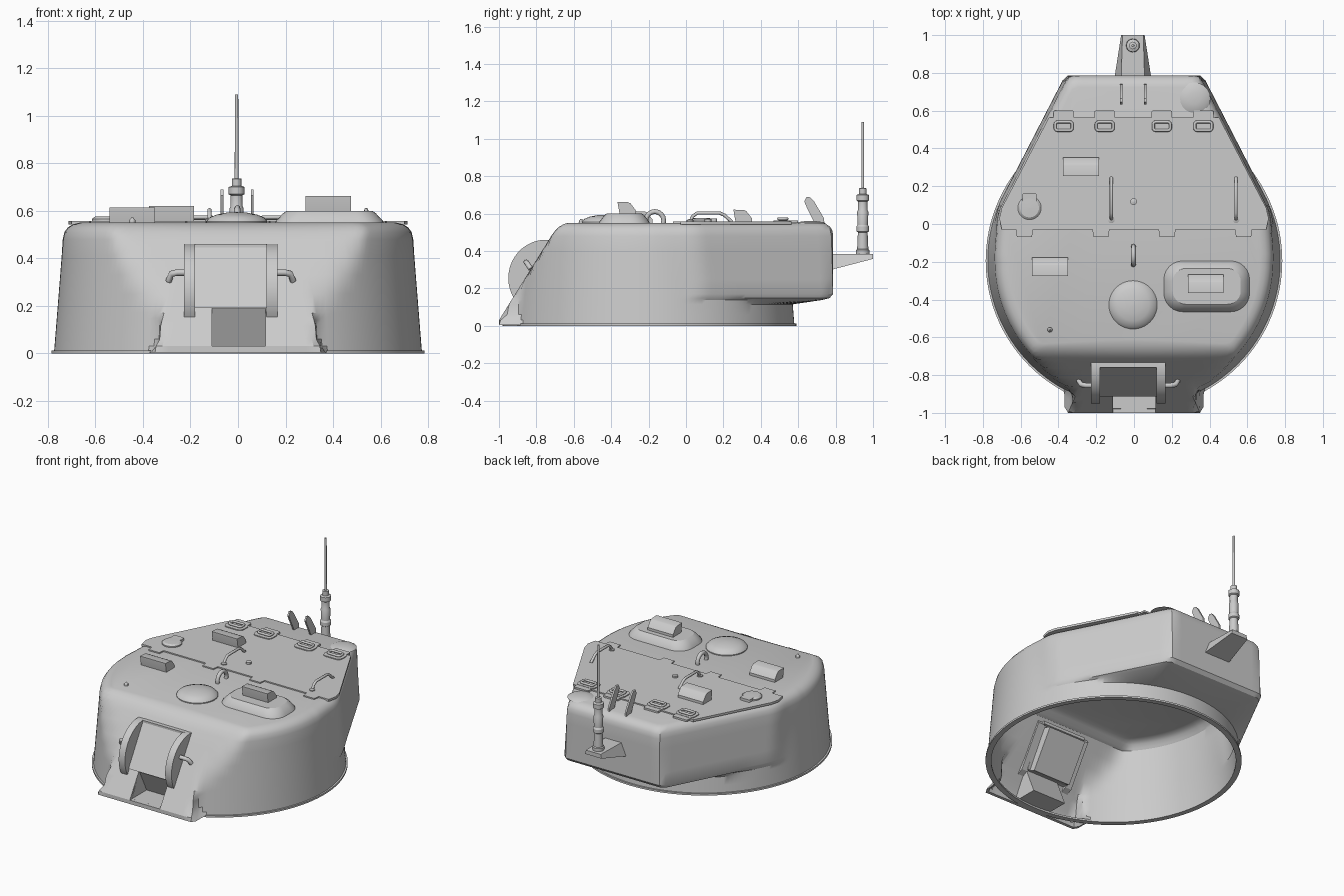
import bpy, bmesh, math
from mathutils import Vector

if "Cube" in bpy.data.objects:
    bpy.data.objects.remove(bpy.data.objects["Cube"])

CY = -0.195  # centre of the turret ring


def make(name, verts, faces, smooth=30):
    me = bpy.data.meshes.new(name)
    me.from_pydata([tuple(v) for v in verts], [], faces)
    bm = bmesh.new()
    bm.from_mesh(me)
    bmesh.ops.recalc_face_normals(bm, faces=bm.faces)
    bm.to_mesh(me)
    bm.free()
    ob = bpy.data.objects.new(name, me)
    bpy.context.collection.objects.link(ob)
    shade(ob, smooth)
    return ob


def shade(ob, angle=30):
    bpy.ops.object.select_all(action='DESELECT')
    ob.select_set(True)
    bpy.context.view_layer.objects.active = ob
    bpy.ops.object.shade_smooth_by_angle(angle=math.radians(angle))


def loft(name, rings, caps=True, closed=False):
    n = len(rings[0])
    m = len(rings)
    faces = [(i % m * n + j, i % m * n + (j + 1) % n, (i + 1) % m * n + (j + 1) % n, (i + 1) % m * n + j)
             for i in range(m if closed else m - 1) for j in range(n)]
    if caps and not closed:
        faces += [tuple(range(n)), tuple(range((m - 1) * n, m * n))]
    return make(name, [p for r in rings for p in r], faces)


def prism_x(name, yz, x0, x1):
    return loft(name, [[(x, y, z) for y, z in yz] for x in (x0, x1)])


def plate(name, xy, z0, z1):
    return loft(name, [[(x, y, z) for x, y in xy] for z in (z0, z1)])


def lathe(name, prof, cx, cy, n=32):
    return loft(name, [[(cx + r * math.cos(2 * math.pi * j / n), cy + r * math.sin(2 * math.pi * j / n), z)
                        for j in range(n)] for r, z in prof])


def round_rect(cx, cy, w, d, r, n=6):
    pts = []
    for k, (sx, sy) in enumerate(((1, 1), (-1, 1), (-1, -1), (1, -1))):
        for i in range(n + 1):
            a = math.pi / 2 * (k + i / n)
            pts.append((cx + sx * (w / 2 - r) + r * math.cos(a), cy + sy * (d / 2 - r) + r * math.sin(a)))
    return pts


def tube(name, pts, r, cyclic=False):
    cu = bpy.data.curves.new(name, 'CURVE')
    cu.dimensions = '3D'
    cu.bevel_depth = r
    cu.bevel_resolution = 2
    cu.use_fill_caps = True
    sp = cu.splines.new('POLY')
    sp.points.add(len(pts) - 1)
    for p, c in zip(sp.points, pts):
        p.co = (*c, 1)
    sp.use_cyclic_u = cyclic
    ob = bpy.data.objects.new(name, cu)
    bpy.context.collection.objects.link(ob)
    bpy.ops.object.select_all(action='DESELECT')
    ob.select_set(True)
    bpy.context.view_layer.objects.active = ob
    bpy.ops.object.convert(target='MESH')
    shade(bpy.context.object, 50)


def cut(ob, cutter):
    m = ob.modifiers.new("cut", 'BOOLEAN')
    m.operation = 'DIFFERENCE'
    m.solver = 'EXACT'
    m.object = cutter
    bpy.ops.object.select_all(action='DESELECT')
    ob.select_set(True)
    bpy.context.view_layer.objects.active = ob
    bpy.ops.object.modifier_apply(modifier=m.name)


def smin(a, b, k=0.02):
    h = max(k - abs(a - b), 0) / k
    return min(a, b) - h * h * k / 4


def smax(a, b, k=0.02):
    return -smin(-a, -b, k)


# Shell outline: round ring wall, sloped front plate with nose, wedge-shaped rear overhang
def radius(dx, dy, z, overhang):
    r = 0.775 - 0.08 * z
    ax = max(abs(dx), 1e-4)
    if dy < 0:
        nose = 0.33 + max(0, 0.05 - z) * 0.8
        r = smax(r, min(nose / ax, 2))
        front = -1.0 + max(0, z - 0.03) * 0.62
        return smin(r, (front - CY) / dy)
    if overhang is None:
        return r
    back = (0.787 - overhang - CY) / max(dy, 1e-4)
    diag = (0.757 + (0.5 - z) * 0.05 - overhang * 0.5) / (ax * 0.889 + dy * 0.458)
    return smax(r, smin(smin(min(back, 2), diag, 0.03), 0.727 / ax, 0.03))


ROWS = [(0.004, 0, None), (0.03, 0, None), (0.06, 0, None), (0.115, 0, None), (0.138, 0, 0.06),
        (0.148, 0, 0.02), (0.17, 0, 0), (0.25, 0, 0), (0.33, 0, 0), (0.41, 0, 0), (0.48, 0, 0),
        (0.51, 0.005, 0), (0.53, 0.018, 0), (0.543, 0.038, 0), (0.55, 0.065, 0)]


def ring(z, inset, over, dz=0, n=192):
    pts = []
    for j in range(n):
        a = 2 * math.pi * (j + 0.5) / n
        dx, dy = math.cos(a), math.sin(a)
        r = radius(dx, dy, z, over) - inset
        pts.append((r * dx, CY + r * dy, z + dz))
    return pts


N = 192
outer = [ring(*row) for row in ROWS]
inner = [ring(z, i + 0.022, o, 0.015 if 0.05 < z < 0.2 else (-0.02 if z > 0.5 else 0)) for z, i, o in ROWS]
rings = inner[::-1] + outer
shell = loft("turret_shell", rings)

# Ring flange at the base
loft("base_flange", [[(r * math.cos(2 * math.pi * j / 128), CY + r * math.sin(2 * math.pi * j / 128), z)
                      for j in range(128)] for r, z in ((0.75, 0), (0.785, 0), (0.785, 0.012), (0.75, 0.012))],
     closed=True)

# Gun port wedge recess below the mantlet, with its liner
cutter = prism_x("port_cutter", [(-1.1, 0.03), (-0.82, 0.03), (-0.9, 0.19), (-1.1, 0.19)], -0.11, 0.115)
liner = prism_x("gun_port_liner", [(-0.985, 0.016), (-0.805, 0.016), (-0.88, 0.2), (-0.89, 0.2)], -0.122, 0.127)
for ob in (shell, liner):
    cut(ob, cutter)
    shade(ob)
bpy.data.objects.remove(cutter)

# Mantlet: two curved cheeks, face plate, top strip and inside backing
arc = [(-0.75 + 0.2 * math.cos(a), 0.255 + 0.205 * math.sin(a))
       for a in [math.radians(80 + i * 5) for i in range(27)]]
cheek = arc + [(-0.87, 0.18), (-0.71, 0.44)]
for side, x0 in (("left", -0.228), ("right", 0.12)):
    prism_x("mantlet_cheek_" + side, cheek, x0, x0 + 0.047)
prism_x("mantlet_plate", [(-0.755, 0.455), (-0.912, 0.19), (-0.86, 0.19), (-0.71, 0.455)], -0.19, 0.13)
prism_x("mantlet_top_strip", [(-0.76, 0.46), (-0.76, 0.44), (-0.7, 0.44), (-0.7, 0.46)], -0.19, 0.13)
prism_x("mantlet_backing", [(-0.72, 0.43), (-0.87, 0.19), (-0.82, 0.17), (-0.67, 0.41)], -0.17, 0.11)
for s in (-1, 1):
    tube("mantlet_hook", [(-0.03 + s * dx, y, z) for dx, y, z in
                          ((0.17, -0.855, 0.34), (0.225, -0.855, 0.34), (0.25, -0.85, 0.335), (0.262, -0.83, 0.305))],
         0.014)

# Rear roof plate with hinge tabs along its front edge
edge = [(-0.7, -0.03)]
for x in (-0.58, -0.175, 0.175, 0.58):
    edge += [(x - 0.045, -0.03), (x - 0.04, -0.07), (x + 0.04, -0.07), (x + 0.045, -0.03)]
edge += [(0.7, -0.03), (0.713, 0.03), (0.7, 0.085), (0.45, 0.565), (-0.45, 0.565), (-0.7, 0.085), (-0.713, 0.03)]
plate("roof_plate", edge, 0.543, 0.558)

# Dome cover, raised pad and periscopes
lathe("roof_dome", [(0.128, 0.54), (0.128, 0.556), (0.115, 0.572), (0.085, 0.584), (0.045, 0.592), (0.005, 0.594)],
      -0.005, -0.428, 40)
loft("raised_pad", [[(x, y, z) for x, y in round_rect(0.385, -0.33, w, d, r)]
                    for w, d, r, z in ((0.46, 0.275, 0.1, 0.54), (0.45, 0.265, 0.1, 0.558),
                                       (0.39, 0.215, 0.08, 0.59), (0.36, 0.19, 0.07, 0.6))])
for x, y, z in ((0.38, -0.315, 0.6), (-0.445, -0.225, 0.55), (-0.28, 0.305, 0.558)):
    prof = [(-0.04, 0), (0.047, 0), (0.047, 0.02), (0.018, 0.058), (0.005, 0.064), (-0.05, 0.066), (-0.05, 0.058)]
    prism_x("periscope", [(y + a, z - 0.003 + b) for a, b in prof], x - 0.095, x + 0.095)

# Small round hatch with latch, studs
lathe("port_cap", [(0.062, 0.55), (0.062, 0.566), (0.05, 0.575), (0.004, 0.577)], -0.553, 0.085)
plate("port_latch", round_rect(-0.553, 0.14, 0.075, 0.05, 0.012), 0.55, 0.575)
lathe("roof_stud_front", [(0.014, 0.54), (0.013, 0.56), (0.004, 0.572)], -0.445, -0.56, 12)
lathe("roof_stud_rear", [(0.018, 0.55), (0.018, 0.57), (0.004, 0.574)], -0.002, 0.118, 12)

# Grab handles and lifting eye
for x in (-0.12, 0.54):
    tube("grab_handle", [(x, 0.02, 0.55), (x, 0.035, 0.585), (x, 0.06, 0.603), (x, 0.18, 0.603),
                         (x, 0.205, 0.592), (x, 0.245, 0.556)], 0.009)
    lathe("handle_foot", [(0.018, 0.55), (0.018, 0.565), (0.008, 0.57)], x, 0.022, 12)
tube("lifting_eye", [(-0.003, -0.167 + 0.048 * math.cos(a), 0.563 + 0.048 * math.sin(a))
                     for a in [math.radians(-25 + i * 23) for i in range(11)]], 0.013)

# Hinge brackets along the back of the roof plate
for x in (-0.372, -0.155, 0.147, 0.367):
    plate("hinge_base", round_rect(x, 0.515, 0.135, 0.095, 0.03, 4), 0.55, 0.564)
    plate("hinge_strap", round_rect(x, 0.575, 0.11, 0.05, 0.008, 2), 0.55, 0.562)
    tube("hinge_loop", [(a, b, 0.572) for a, b in round_rect(x, 0.518, 0.09, 0.045, 0.012, 3)], 0.008, True)

# Upright stowage prongs and the weld patch behind
for x in (-0.067, 0.06):
    prism_x("rear_prong", [(0.69, 0.545), (0.74, 0.545), (0.738, 0.575), (0.685, 0.665), (0.665, 0.687),
                           (0.645, 0.69), (0.632, 0.665), (0.645, 0.635)], x - 0.006, x + 0.006)
lathe("weld_patch", [(0.085, 0.545), (0.07, 0.554), (0.03, 0.56), (0.004, 0.561)], 0.32, 0.665, 20)

# Antenna bracket and antenna
X = -0.006
loft("antenna_bracket", [[(X - a, y, z0), (X + a, y, z0), (X + b, y, 0.385), (X - b, y, 0.385)]
                         for y, a, b, z0 in ((0.77, 0.098, 0.062, 0.298), (1.0, 0.062, 0.055, 0.358))])
lathe("antenna", [(0.036, 0.38), (0.036, 0.405), (0.03, 0.41), (0.026, 0.5), (0.034, 0.505), (0.034, 0.53),
                  (0.028, 0.54), (0.03, 0.61), (0.025, 0.62), (0.025, 0.665), (0.034, 0.67), (0.034, 0.7),
                  (0.02, 0.705), (0.02, 0.735), (0.008, 0.737), (0.007, 1.09)], X, 0.945, 20)
